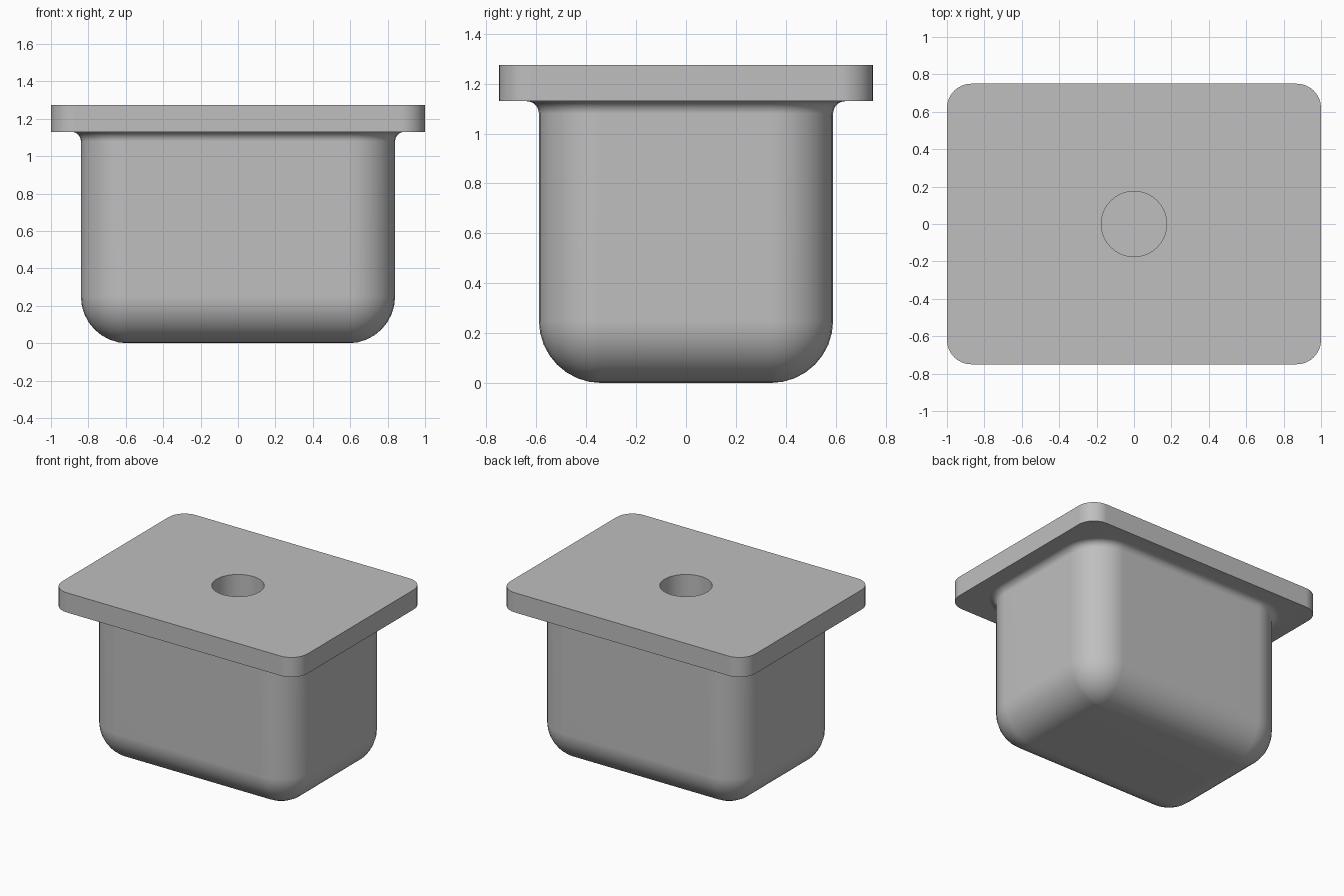
import bpy, bmesh
from math import sin, cos, pi

cube = bpy.data.objects.get("Cube")
if cube:
    bpy.data.objects.remove(cube, do_unlink=True)

SEG = 8                      # segments per rounded corner
HX, HY, R = 0.84, 0.59, 0.25  # tub half sizes and edge radius
FILLET = 0.05                # blend under the flange
Z_UNDER, Z_TOP = 1.13, 1.275
HOLE_R, HOLE_DEPTH = 0.175, 0.6

grey = bpy.data.materials.new("plain grey")
grey.use_nodes = True
colour = (0.52, 0.52, 0.52, 1)
grey.diffuse_color = colour
grey.node_tree.nodes["Principled BSDF"].inputs["Base Color"].default_value = colour


def ring(bm, hx, hy, r, z):
    """Rounded rectangle loop; a circle when hx = hy = r."""
    verts = []
    for q, (sx, sy) in enumerate([(1, 1), (-1, 1), (-1, -1), (1, -1)]):
        for i in range(SEG + 1):
            a = (q + i / SEG) * pi / 2
            verts.append(bm.verts.new((sx * (hx - r) + r * cos(a),
                                       sy * (hy - r) + r * sin(a), z)))
    return verts


def loft(name, sections):
    bm = bmesh.new()
    rings = [ring(bm, *s) for s in sections]
    n = len(rings[0])
    for a, b in zip(rings, rings[1:]):
        for i in range(n):
            j = (i + 1) % n
            bm.faces.new((a[i], a[j], b[j], b[i]))
    bm.faces.new(rings[0][::-1])
    bm.faces.new(rings[-1])
    bmesh.ops.remove_doubles(bm, verts=bm.verts, dist=0.0005)
    bmesh.ops.recalc_face_normals(bm, faces=bm.faces)
    mesh = bpy.data.meshes.new(name)
    bm.to_mesh(mesh)
    bm.free()
    mesh.materials.append(grey)
    obj = bpy.data.objects.new(name, mesh)
    bpy.context.collection.objects.link(obj)
    bpy.ops.object.select_all(action='DESELECT')
    obj.select_set(True)
    bpy.context.view_layer.objects.active = obj
    bpy.ops.object.shade_smooth_by_angle(angle=pi / 6)
    weighted = obj.modifiers.new("flat panels", 'WEIGHTED_NORMAL')
    weighted.keep_sharp = True
    return obj


def grown(d, z):
    return (HX + d, HY + d, R + d, z)


# Rounded base, then straight walls
sections = []
for i in range(SEG + 1):
    a = i / SEG * pi / 2
    sections.append(grown(-R * (1 - sin(a)), R * (1 - cos(a))))

# Small fillet spreading out under the flange
for i in range(SEG + 1):
    a = i / SEG * pi / 2
    sections.append(grown(FILLET * (1 - cos(a)), Z_UNDER - FILLET * (1 - sin(a))))

# Flange plate
sections += [(1, 0.75, 0.13, z) for z in (Z_UNDER, Z_TOP)]

# Blind round hole in the top
sections += [(HOLE_R, HOLE_R, HOLE_R, z) for z in (Z_TOP, Z_TOP - HOLE_DEPTH)]

loft("flanged_tub", sections)
